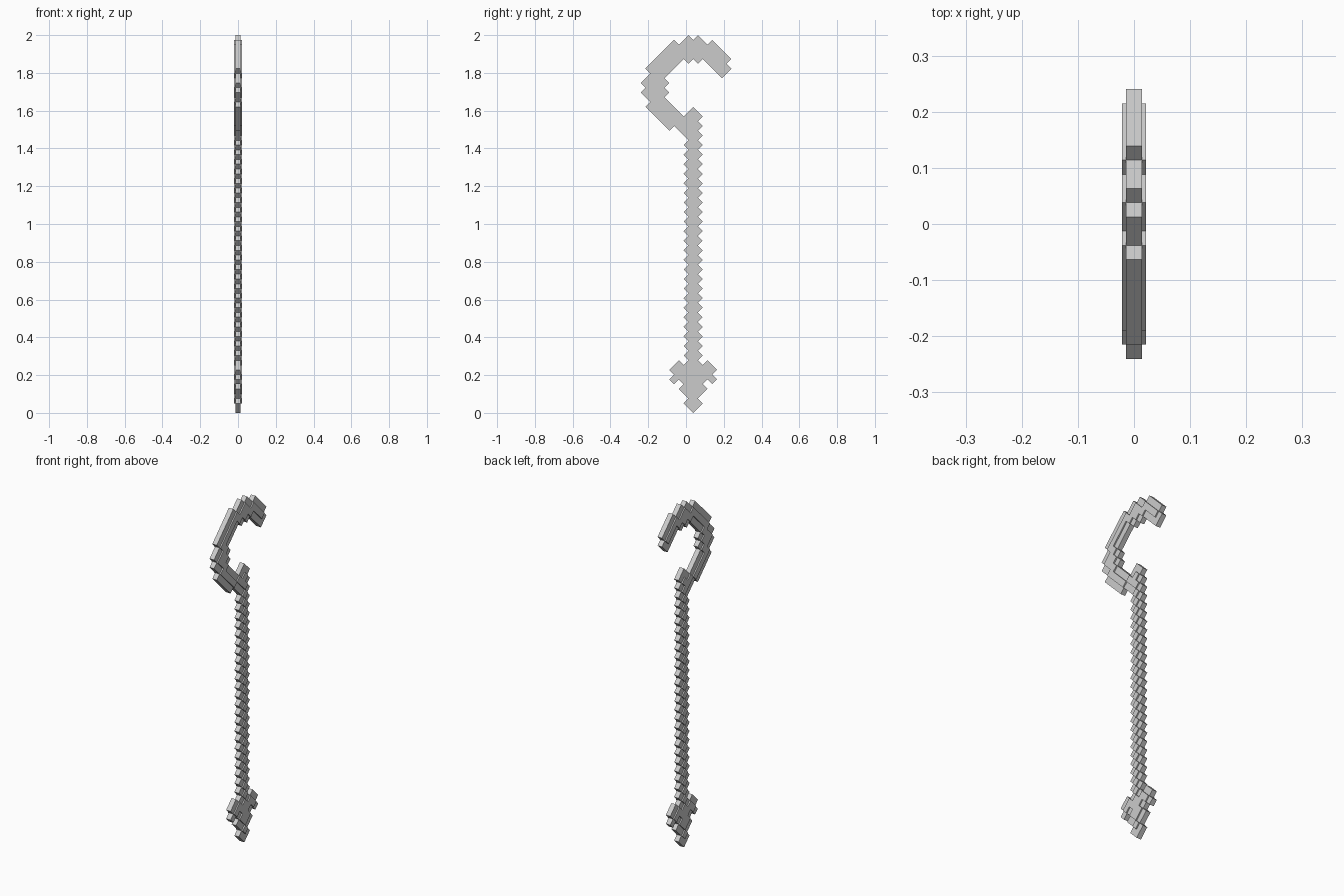
import bpy
import bmesh

old = bpy.data.objects.get("Cube")
if old:
    bpy.data.objects.remove(old, do_unlink=True)

# Diamond cells sit on a half-diagonal lattice (a along y, b along z)
H = 2.0 / 79
MID = 9.5
RIM, CORE = 0.0143, 0.0215       # half thicknesses
SIDES = [(1, 1), (-1, 1), (-1, -1), (1, -1)]

metal = bpy.data.materials.new("light_grey")
metal.use_nodes = True
grey = (0.6, 0.6, 0.6, 1)
metal.diffuse_color = grey
metal.node_tree.nodes["Principled BSDF"].inputs["Base Color"].default_value = grey


def falling(total, first, last):
    """Row of cells running down toward the back."""
    return {(a, total - a) for a in range(first, last + 1)}


def rising(offset, first, last):
    """Row of cells running up toward the back."""
    return {(a, a + offset) for a in range(first, last + 1)}


# Straight shaft: a centre column with a toothed column on each side
shaft = {(11, b) for b in range(1, 64, 2)}
shaft |= {(a, b) for a in (10, 12) for b in range(2, 63, 2)}

# Pointed tip: one barb, mirrored about the shaft
barb = {(9, 5), (9, 7), (9, 9), (8, 8), (8, 10), (7, 7), (7, 9)}
tip = barb | {(22 - a, b) for a, b in barb}

# Hook: three diagonal arms, each three rows wide, and the inner corner teeth
hook = falling(66, 2, 6) | falling(68, 1, 10) | falling(70, 1, 10)
hook |= rising(70, 2, 7) | rising(68, 1, 10) | rising(66, 1, 12)
hook |= falling(92, 15, 18) | falling(90, 12, 18) | falling(88, 10, 17)
hook |= {(4, 68), (5, 69), (5, 67), (11, 75), (10, 74), (12, 74)}
hook -= shaft

cells = shaft | tip | hook


def thickness(cell):
    """Enclosed cells are raised, rim cells are thinner, empty cells are zero."""
    if cell not in cells:
        return 0
    a, b = cell
    enclosed = all((a + i, b + j) in cells for i, j in SIDES)
    return CORE if enclosed else RIM


def build(name, part):
    bm = bmesh.new()

    def quad(points):
        bm.faces.new([bm.verts.new((x, (a - MID) * H, b * H)) for x, a, b in points])

    for a, b in sorted(part):
        t = thickness((a, b))
        ring = [(a + 1, b), (a, b + 1), (a - 1, b), (a, b - 1)]
        quad([(t, *p) for p in ring])
        quad([(-t, *p) for p in reversed(ring)])
        # Walls only where the neighbour is lower or missing
        for k, (i, j) in enumerate(SIDES):
            n = thickness((a + i, b + j))
            p, q = ring[k], ring[(k + 1) % 4]
            if n >= t:
                continue
            spans = [(-t, -n), (n, t)] if n else [(-t, t)]
            for low, high in spans:
                quad([(low, *p), (low, *q), (high, *q), (high, *p)])
    bmesh.ops.remove_doubles(bm, verts=bm.verts, dist=0.0005)
    mesh = bpy.data.meshes.new(name)
    bm.to_mesh(mesh)
    bm.free()
    mesh.materials.append(metal)
    obj = bpy.data.objects.new(name, mesh)
    bpy.context.collection.objects.link(obj)


build("shaft", shaft)
build("barbed_tip", tip)
build("hook", hook)
